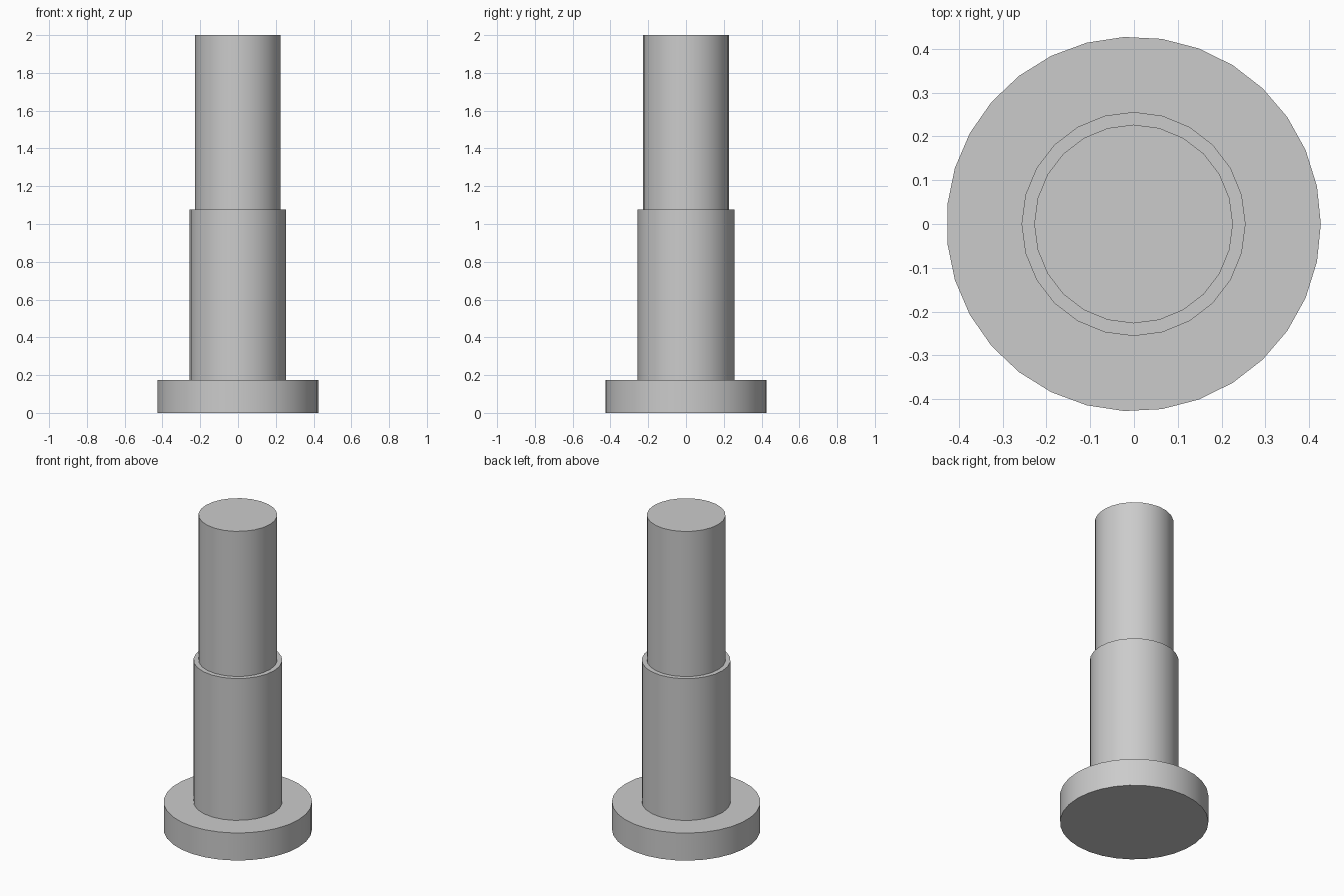
import bpy
import math

cube = bpy.data.objects.get("Cube")
if cube:
    bpy.data.objects.remove(cube, do_unlink=True)

# Single plain grey
GREY = (0.6, 0.6, 0.6, 1.0)
mat = bpy.data.materials.new("plain_grey")
mat.use_nodes = True
mat.diffuse_color = GREY
mat.node_tree.nodes["Principled BSDF"].inputs["Base Color"].default_value = GREY


def cylinder(name, radius, bottom, top, sides):
    """Upright cylinder with a corner pointing along +x."""
    bpy.ops.mesh.primitive_cylinder_add(
        vertices=sides, radius=radius, depth=top - bottom,
        location=(-0.001, 0, (bottom + top) / 2),
        rotation=(0, 0, -math.pi / 2))
    obj = bpy.context.object
    obj.name = obj.data.name = name
    obj.data.materials.append(mat)
    bpy.ops.object.transform_apply(location=True, rotation=True, scale=True)
    bpy.ops.object.shade_smooth_by_angle(angle=math.radians(30))
    return obj


# Wide foot, thicker lower shaft, slimmer upper shaft
cylinder("base_flange", 0.428, 0, 0.175, 31)
cylinder("lower_shaft", 0.256, 0.175, 1.077, 24)
cylinder("upper_shaft", 0.227, 1.077, 2, 24)
